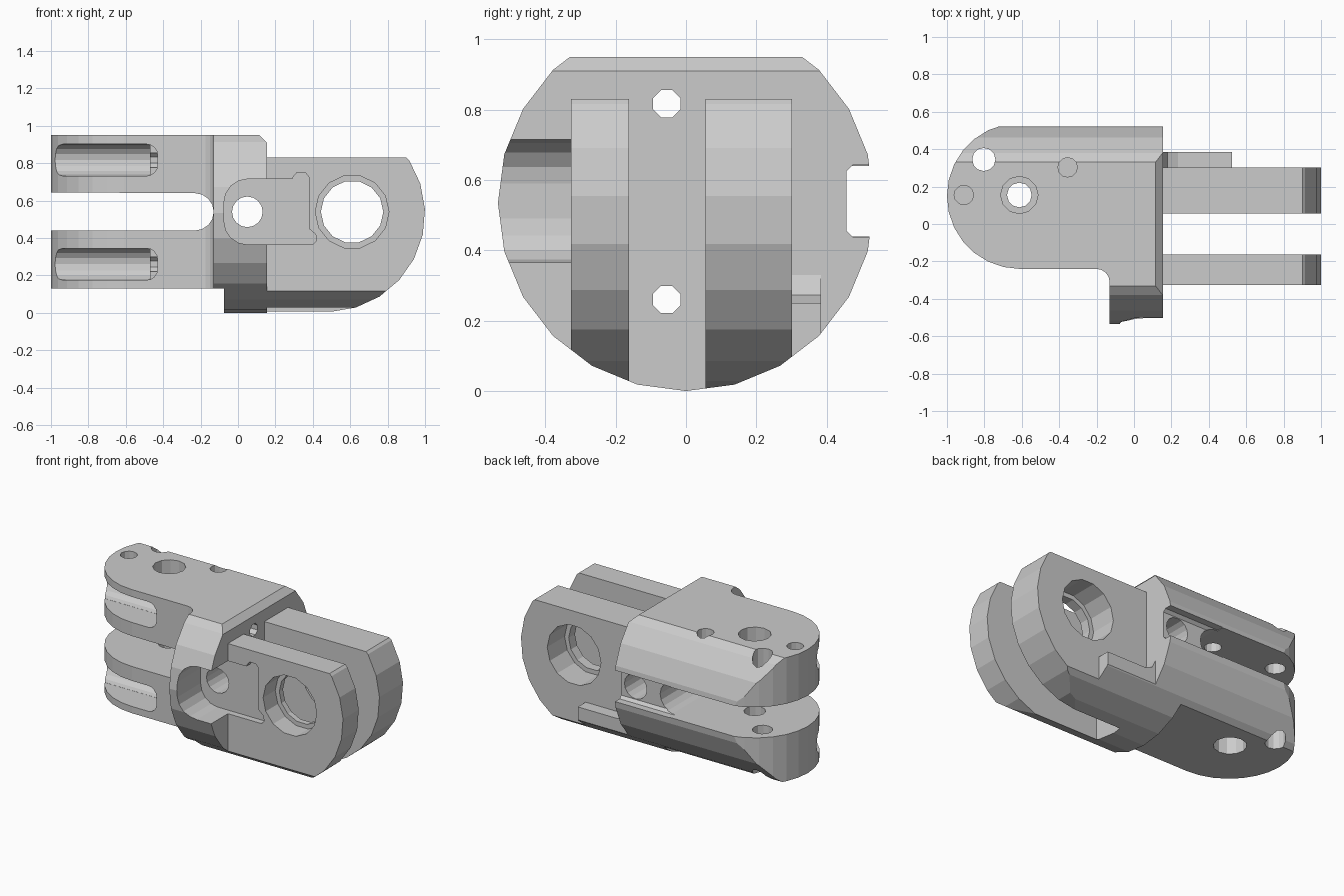
import bpy, bmesh
from math import sin, cos, radians, pi

if "Cube" in bpy.data.objects:
    bpy.data.objects.remove(bpy.data.objects["Cube"])

R = 0.535  # radius of the round bar the part is cut from


def prism(name, axis, pts, lo, hi):
    """Extrude a 2D outline along an axis: x uses (y,z), y uses (x,z), z uses (x,y)."""
    place = {'x': lambda a, b, t: (t, a, b),
             'y': lambda a, b, t: (a, t, b),
             'z': lambda a, b, t: (a, b, t)}[axis]
    bm = bmesh.new()
    low = [bm.verts.new(place(a, b, lo)) for a, b in pts]
    high = [bm.verts.new(place(a, b, hi)) for a, b in pts]
    n = len(pts)
    bm.faces.new(low)
    bm.faces.new(high)
    for i in range(n):
        j = (i + 1) % n
        bm.faces.new((low[i], low[j], high[j], high[i]))
    bmesh.ops.recalc_face_normals(bm, faces=bm.faces)
    me = bpy.data.meshes.new(name)
    bm.to_mesh(me)
    bm.free()
    ob = bpy.data.objects.new(name, me)
    bpy.context.collection.objects.link(ob)
    return ob


def arc(cx, cy, r, a0, a1, n):
    return [(cx + r * cos(radians(a0 + (a1 - a0) * i / n)),
             cy + r * sin(radians(a0 + (a1 - a0) * i / n))) for i in range(n + 1)]


def circle(cx, cy, r, n):
    return arc(cx, cy, r, 0, 360, n)[:-1]


def rect(x0, y0, x1, y1):
    return [(x0, y0), (x1, y0), (x1, y1), (x0, y1)]


def combine(target, op, other):
    """Apply a boolean and discard the second shape."""
    other.hide_render = True
    m = target.modifiers.new(op, 'BOOLEAN')
    m.operation, m.object, m.solver = op, other, 'EXACT'
    bpy.context.view_layer.objects.active = target
    bpy.ops.object.modifier_apply(modifier=m.name)
    bpy.data.objects.remove(other, do_unlink=True)


def cut(target, axis, pts, lo, hi):
    combine(target, 'DIFFERENCE', prism('cutter', axis, pts, lo, hi))


def bar():
    return prism('round_bar', 'x', circle(0, R, R, 24), -1.2, 1.2)


# Body: plan outline with rounded end and wide collar, trimmed to the round bar
plan = (arc(-0.61, 0.15, 0.39, 90, 270, 14)
        + arc(-0.2, -0.31, 0.07, 90, 0, 4)
        + [(-0.13, -0.6), (0.155, -0.6), (0.155, 0.6), (-0.61, 0.6)])
body = prism('clevis_body', 'z', plan, -0.05, 0.95)
combine(body, 'INTERSECT', bar())

# Flat underside and top front chamfer
cut(body, 'y', rect(-1.2, -0.1, -0.075, 0.13), -0.7, 0.7)
cut(body, 'y', [(0.105, 0.96), (0.165, 0.90), (0.25, 0.90), (0.25, 0.96)], -0.7, 0.7)

# Rear slot and the shallow channel along the back of the collar
slot = [(-1.2, 0.44)] + arc(-0.23, 0.54, 0.1, -90, 90, 8) + [(-1.2, 0.645)]
cut(body, 'y', slot, -0.7, 0.7)
channel = [(0.7, 0.437), (0.475, 0.437), (0.457, 0.455),
           (0.457, 0.625), (0.475, 0.643), (0.7, 0.643)]
cut(body, 'x', channel, -0.25, 0.3)

# Two prongs with rounded tips
tip = [(0.1, 0.0)] + arc(0.475, 0.53, 0.525, -88, 33, 8) + [(0.90, 0.83), (0.1, 0.83)]
for y0, y1 in ((-0.327, -0.162), (0.055, 0.302)):
    prong = prism('prong', 'y', tip, y0, y1)
    combine(prong, 'INTERSECT', bar())
    combine(body, 'UNION', prong)

# Small ledge beside the rear prong, ramped up to the collar
ledge_side = [(0.1, 0.05), (0.525, 0.05), (0.525, 0.25), (0.235, 0.25),
              (0.18, 0.273), (0.155, 0.33), (0.1, 0.33)]
ledge = prism('ledge', 'y', ledge_side, 0.28, 0.384)
combine(ledge, 'INTERSECT', bar())
combine(body, 'UNION', ledge)

# Latch-shaped pocket in the front of the collar and front prong
pocket = (arc(0.05, 0.59, 0.125, 90, 180, 4) + arc(0.05, 0.49, 0.125, 180, 270, 4)
          + [(0.40, 0.365), (0.42, 0.385), (0.415, 0.42), (0.38, 0.45), (0.38, 0.725),
             (0.36, 0.75), (0.315, 0.75), (0.297, 0.73), (0.29, 0.715)])
cut(body, 'y', pocket, -0.7, -0.285)
cut(body, 'y', circle(0.05, 0.54, 0.082, 16), -0.7, 0.7)

# Prong pivot bore with outer counterbores
cut(body, 'y', circle(0.61, 0.54, 0.167, 14), -0.7, 0.7)
cut(body, 'y', circle(0.61, 0.54, 0.197, 14), -0.7, -0.2)
cut(body, 'y', circle(0.61, 0.54, 0.197, 14), 0.12, 0.7)

# Vertical holes: pivot with counterbores, cross pin, two upper pin holes
cut(body, 'z', circle(-0.613, 0.155, 0.066, 12), 0, 1.1)
cut(body, 'z', circle(-0.613, 0.155, 0.1, 12), 0.74, 1.1)
cut(body, 'z', circle(-0.613, 0.155, 0.1, 12), 0, 0.34)
cut(body, 'z', circle(-0.803, 0.345, 0.062, 12), 0, 1.1)
for x, y in ((-0.355, 0.303), (-0.91, 0.155)):
    cut(body, 'z', circle(x, y, 0.052, 12), 0.55, 1.1)

# Screw troughs in the front face with long holes running through the collar
for z in (0.26, 0.817):
    trough_top = [(-1.2, z - 0.085)] + arc(-0.49, z - 0.025, 0.06, -90, 0, 4) \
        + arc(-0.49, z + 0.025, 0.06, 0, 90, 4) + [(-1.2, z + 0.085)]
    cutter = prism('trough', 'y', trough_top, -0.5, -0.055)
    combine(cutter, 'UNION', prism('trough_floor', 'x', circle(-0.056, z, 0.0845, 16), -1.2, -0.47))
    combine(body, 'DIFFERENCE', cutter)
    cut(body, 'x', arc(-0.055, z, 0.042, 22.5, 337.5, 7), -1.2, 0.3)
